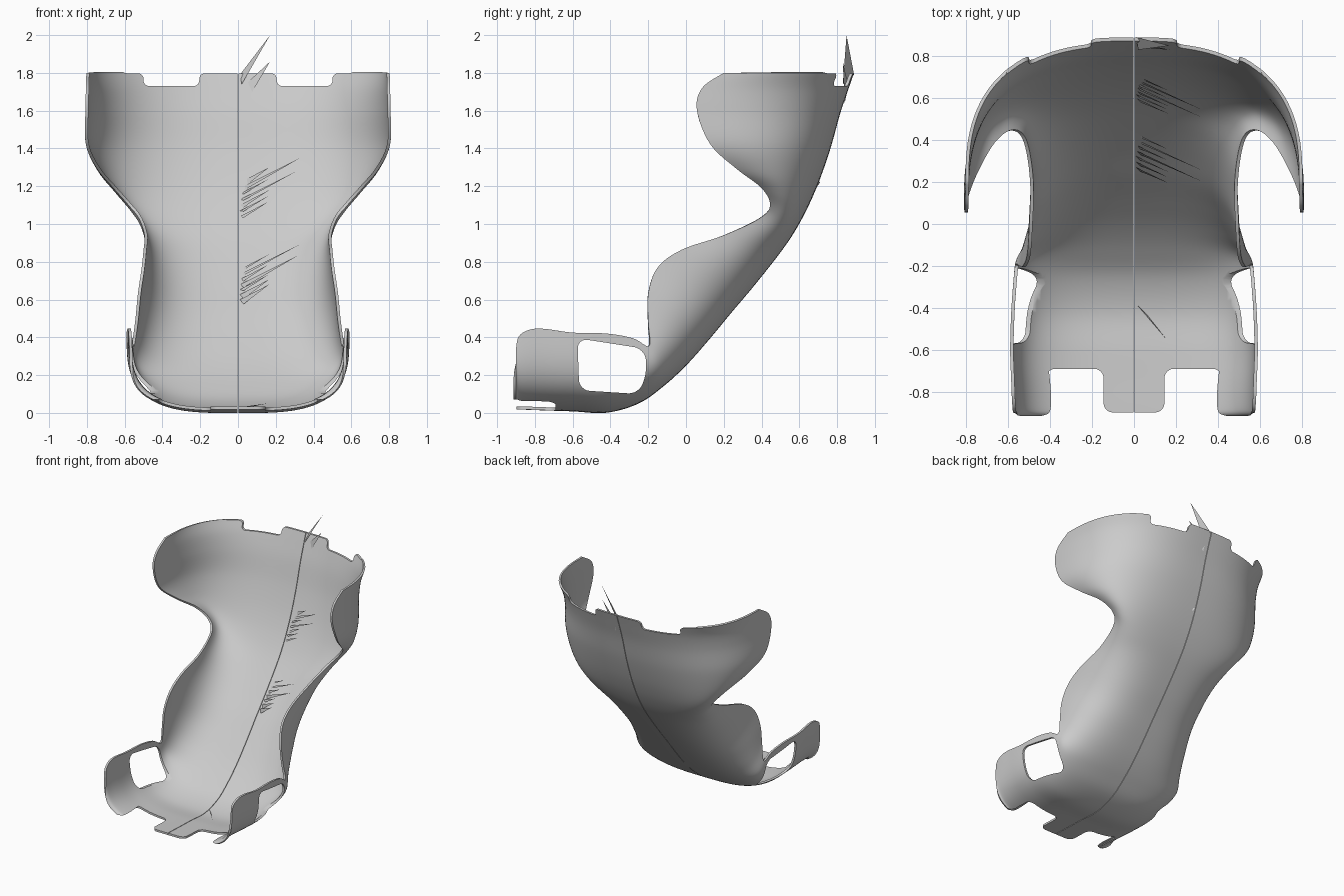
import bpy, bmesh, math, random
from mathutils import Vector

if "Cube" in bpy.data.objects:
    bpy.data.objects.remove(bpy.data.objects["Cube"])

# Stations along the shell: centre line (y, z) and rim (x, y, z)
STATIONS = [
    (-.90, .018, .575, -.90, .34), (-.89, .018, .578, -.885, .405),
    (-.83, .016, .582, -.83, .44), (-.75, .013, .585, -.75, .445),
    (-.60, .008, .590, -.60, .425), (-.42, .001, .585, -.42, .42),
    (-.25, .050, .575, -.28, .395), (-.12, .14, .565, -.195, .355),
    (.00, .25, .545, -.20, .48), (.12, .385, .53, -.20, .63),
    (.24, .53, .51, -.15, .77), (.35, .66, .50, -.02, .865),
    (.47, .81, .495, .20, .94), (.55, .92, .525, .39, 1.03),
    (.61, 1.02, .58, .445, 1.10), (.66, 1.12, .66, .40, 1.19),
    (.71, 1.24, .745, .27, 1.29), (.765, 1.40, .805, .13, 1.42),
    (.815, 1.58, .808, .058, 1.60), (.855, 1.70, .805, .085, 1.72),
    (.89, 1.80, .803, .20, 1.80)]
STEPS, ACROSS, GAP = 6, 40, 0.002


def spline(s):
    """Catmull-Rom interpolation of the stations."""
    last = len(STATIONS) - 1
    i = min(int(s), last - 1)
    t = s - i
    a, b, c, d = (STATIONS[min(max(k, 0), last)] for k in (i - 1, i, i + 1, i + 2))
    return [.5 * (2 * q + (r - p) * t + (2 * p - 5 * q + 4 * r - w) * t * t
                  + (3 * q - p - 3 * r + w) * t ** 3) for p, q, r, w in zip(a, b, c, d)]


def make_object(name, bm):
    mesh = bpy.data.meshes.new(name)
    bm.to_mesh(mesh)
    bm.free()
    obj = bpy.data.objects.new(name, mesh)
    bpy.context.collection.objects.link(obj)
    return obj


def make_cutter(name, outline, place, depth, radius):
    """Rounded outline extruded along depth."""
    bm = bmesh.new()
    verts = [bm.verts.new(place(a, b)) for a, b in outline]
    bm.faces.new(verts)
    bmesh.ops.bevel(bm, geom=verts, offset=radius, segments=6, profile=.5,
                    affect='VERTICES')
    out = bmesh.ops.extrude_face_region(bm, geom=bm.faces[:])
    bmesh.ops.translate(bm, vec=Vector(depth),
                        verts=[v for v in out['geom'] if isinstance(v, bmesh.types.BMVert)])
    bmesh.ops.recalc_face_normals(bm, faces=bm.faces[:])
    obj = make_object(name, bm)
    obj.hide_render = True
    return obj


# Half of the shell: superelliptic cross-sections swept along the stations
bm = bmesh.new()
rows = []
count = (len(STATIONS) - 1) * STEPS
for i in range(count + 1):
    cy, cz, ex, ey, ez = spline(i / STEPS)
    n = 3.5 - 0.9 * i / count
    row = []
    for j in range(ACROSS + 1):
        a = math.pi / 2 * j / ACROSS
        sn, cs = math.sin(a), max(math.cos(a), 0)
        r = (sn ** n + cs ** n) ** (-1 / n)
        h = 1 - cs * r
        row.append(bm.verts.new((GAP + (ex - GAP) * sn * r,
                                 cy + (ey - cy) * h, cz + (ez - cz) * h)))
    rows.append(row)
for p, q in zip(rows, rows[1:]):
    for j in range(ACROSS):
        bm.faces.new((p[j], q[j], q[j + 1], p[j + 1]))
shell = make_object("seat_shell", bm)
solid = shell.modifiers.new("thickness", 'SOLIDIFY')
solid.thickness, solid.offset = 0.016, -1

# Side opening, front notch and top notch
cutters = [
    make_cutter("side_opening_cutter",
                [(-.575, .395), (-.22, .34), (-.205, .22), (-.25, .1), (-.565, .12)],
                lambda y, z: (.3, y, z), (.6, 0, 0), .055),
    make_cutter("front_notch_cutter",
                [(.145, -.69), (.42, -.69), (.42, -.898), (.52, -.898), (.52, -1.05),
                 (-.1, -1.05), (-.1, -.898), (.145, -.898)],
                lambda x, y: (x, y, -.1), (0, 0, .17), .045),
    make_cutter("top_notch_cutter",
                [(.205, 1.73), (.5, 1.73), (.5, 1.798), (.62, 1.798), (.62, 1.9),
                 (-.1, 1.9), (-.1, 1.798), (.205, 1.798)],
                lambda x, z: (x, .65, z), (0, .4, 0), .03)]
for c in cutters:
    cut = shell.modifiers.new(c.name, 'BOOLEAN')
    cut.operation, cut.object, cut.solver = 'DIFFERENCE', c, 'EXACT'

# Mirrored half with a visible centre seam
mirror = shell.modifiers.new("mirror", 'MIRROR')
mirror.use_mirror_merge = False
bpy.context.view_layer.objects.active = shell
shell.select_set(True)
bpy.ops.object.convert(target='MESH')
for c in cutters:
    bpy.data.objects.remove(c)
bpy.ops.object.shade_smooth_by_angle(angle=math.radians(40))

# Thin slivers sticking out along the seam
random.seed(4)
bm = bmesh.new()


def sliver(*points):
    bm.faces.new([bm.verts.new(p) for p in points])


sliver((.01, .89, 1.79), (.17, .85, 2.0), (.02, .83, 1.74))
sliver((.03, .86, 1.73), (.17, .83, 1.86), (.04, .84, 1.64))
for y0, z0, dy, dz in ((.60, 1.04, .11, .18), (.27, .60, .16, .16)):
    for k in range(7):
        f = k / 6
        y, z = y0 + dy * f, z0 + dz * f
        reach = 2 if k in (3, 5) else 1
        sliver((.01, y, z), (.165 * reach, y - .075 * reach, z + .08 * reach),
               (.03, y - .02, z - .03 * random.random()))
sliver((.01, -.38, .03), (.155, -.55, .05), (.06, -.43, .03))
make_object("seam_slivers", bm)
